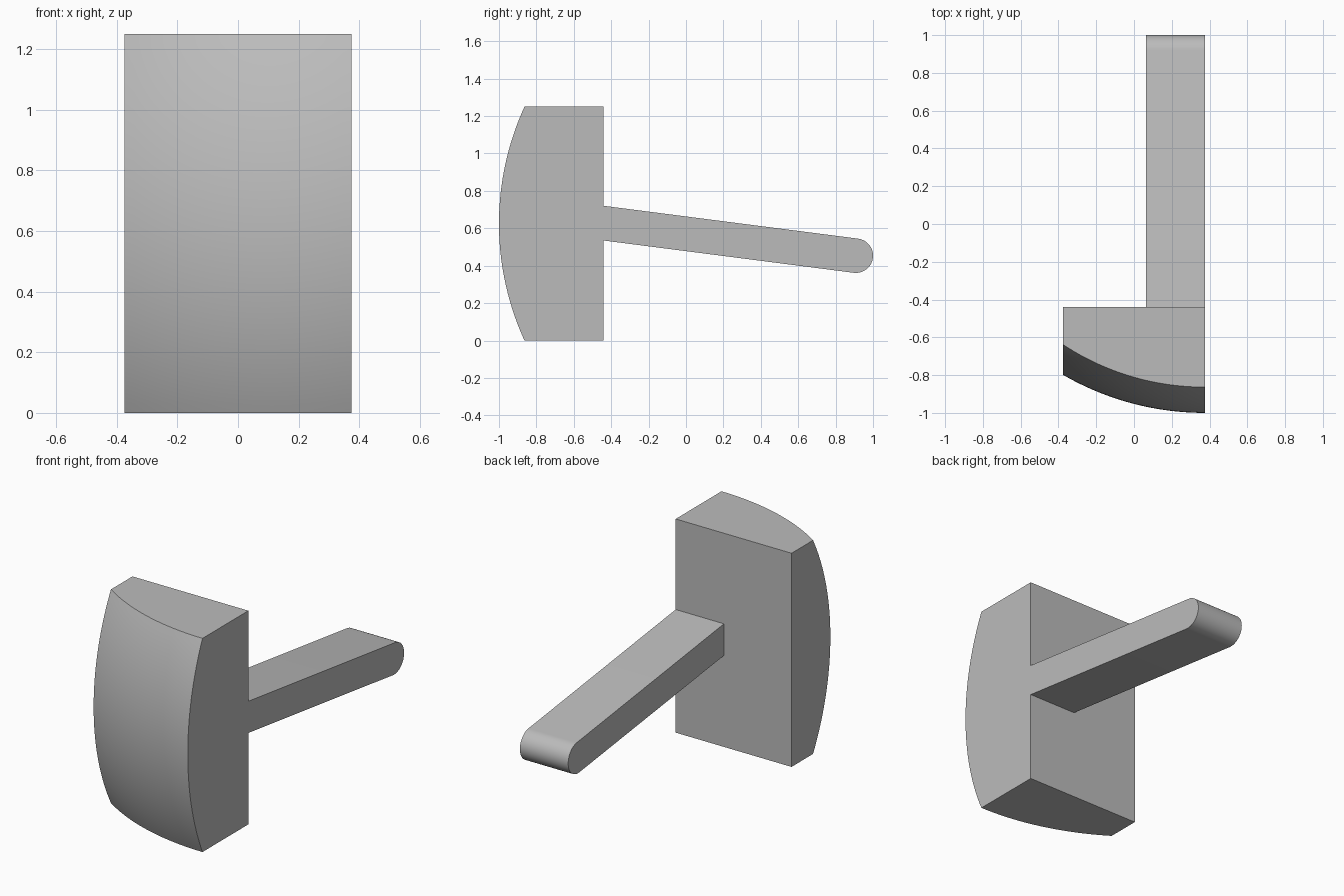
import bpy, bmesh
from math import sin, cos, pi, radians, sqrt, tan
from mathutils import Vector

cube = bpy.data.objects.get("Cube")
if cube:
    bpy.data.objects.remove(cube, do_unlink=True)

SIDE = 0.375      # half width of the block
HEIGHT = 1.25
BACK = -0.44      # flat back of the block

grey = bpy.data.materials.new("plain grey")
grey.use_nodes = True
colour = (0.5, 0.5, 0.5, 1)
grey.diffuse_color = colour
grey.node_tree.nodes["Principled BSDF"].inputs["Base Color"].default_value = colour


def finish(bm, name):
    bmesh.ops.recalc_face_normals(bm, faces=bm.faces)
    mesh = bpy.data.meshes.new(name)
    bm.to_mesh(mesh)
    bm.free()
    obj = bpy.data.objects.new(name, mesh)
    bpy.context.collection.objects.link(obj)
    mesh.materials.append(grey)
    bpy.ops.object.select_all(action="DESELECT")
    obj.select_set(True)
    bpy.context.view_layer.objects.active = obj
    bpy.ops.object.shade_smooth_by_angle(angle=radians(20))
    return obj


# Block: a spherical front, its crown on the left edge, pulled to a flat back
bm = bmesh.new()
bmesh.ops.create_grid(bm, x_segments=24, y_segments=40, size=1)
radius = 1.5
for v in bm.verts:
    x, z = v.co.x * SIDE, v.co.y * HEIGHT / 2
    y = radius - 1 - sqrt(radius ** 2 - (x - SIDE) ** 2 - z ** 2)
    v.co = (x, y, z + HEIGHT / 2)
rim = [e for e in bm.edges if e.is_boundary]
walls = bmesh.ops.extrude_edge_only(bm, edges=rim)["geom"]
for v in walls:
    if isinstance(v, bmesh.types.BMVert):
        v.co.y = BACK
bmesh.ops.contextual_create(bm, geom=[e for e in walls if isinstance(e, bmesh.types.BMEdge)
                                      and e.is_boundary])
finish(bm, "curved_block")

# Handle: sloping bar with a round end, flush with the block's left side
slope = radians(7.35)
r = 0.092
end = Vector((1 - r, 0.4535))
start_z = end.y + (end.x - BACK) * tan(slope)
half = r / cos(slope)
profile = [(BACK, start_z + half)]
for i in range(33):
    a = pi / 2 - slope - pi * i / 32
    profile.append((end.x + r * cos(a), end.y + r * sin(a)))
profile.append((BACK, start_z - half))

bm = bmesh.new()
face = bm.faces.new([bm.verts.new((0.0625, y, z)) for y, z in profile])
side = bmesh.ops.extrude_face_region(bm, geom=[face])["geom"]
for v in side:
    if isinstance(v, bmesh.types.BMVert):
        v.co.x = SIDE
finish(bm, "handle")
